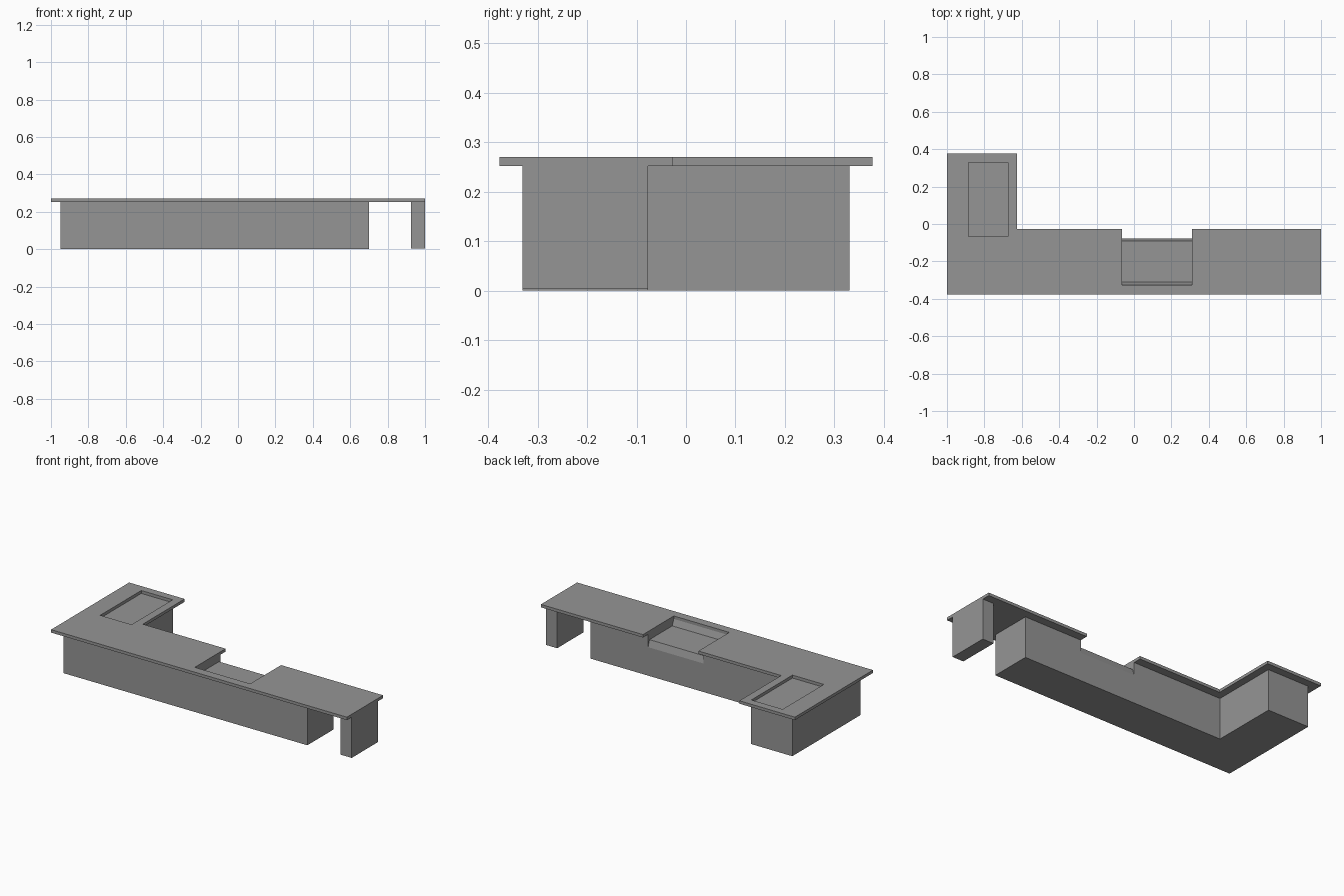
import bpy
import bmesh
from mathutils import Vector

if "Cube" in bpy.data.objects:
    bpy.data.objects.remove(bpy.data.objects["Cube"], do_unlink=True)

grey = bpy.data.materials.new("counter_grey")
grey.use_nodes = True
colour = (0.3, 0.3, 0.3, 1)
grey.diffuse_color = colour
grey.node_tree.nodes["Principled BSDF"].inputs["Base Color"].default_value = colour


def prism(name, points, offset):
    """Extrude a flat outline along an offset into a closed solid."""
    bm = bmesh.new()
    face = bm.faces.new([bm.verts.new(p) for p in points])
    result = bmesh.ops.extrude_face_region(bm, geom=[face], use_keep_orig=True)
    moved = [v for v in result["geom"] if isinstance(v, bmesh.types.BMVert)]
    bmesh.ops.translate(bm, verts=moved, vec=Vector(offset))
    bmesh.ops.recalc_face_normals(bm, faces=bm.faces)
    mesh = bpy.data.meshes.new(name)
    bm.to_mesh(mesh)
    bm.free()
    mesh.materials.append(grey)
    obj = bpy.data.objects.new(name, mesh)
    bpy.context.collection.objects.link(obj)
    return obj


def plan(name, outline, bottom, top):
    return prism(name, [(x, y, bottom) for x, y in outline], (0, 0, top - bottom))


def rect(x0, x1, y0, y1):
    return [(x0, y0), (x1, y0), (x1, y1), (x0, y1)]


def cut(target, cutter):
    """Cut the target, then discard the cutter."""
    cutter.hide_render = True
    mod = target.modifiers.new("cut", "BOOLEAN")
    mod.operation = "DIFFERENCE"
    mod.solver = "EXACT"
    mod.object = cutter
    bpy.context.view_layer.objects.active = target
    bpy.ops.object.modifier_apply(modifier=mod.name)
    bpy.data.objects.remove(cutter, do_unlink=True)


UNDERSIDE, TOP = 0.252, 0.27
BAY_LEFT, BAY_RIGHT = 0.31, -0.065

# L-shaped cabinet body with a sunken bay open to the back
cabinet = plan("cabinet_body", [
    (-0.95, -0.33), (0.70, -0.33), (0.70, -0.077),
    (-0.67, -0.077), (-0.67, 0.33), (-0.95, 0.33)], 0, UNDERSIDE)
bay_profile = [(-0.325, 0.3), (-0.325, UNDERSIDE), (-0.31, 0.215),
               (-0.09, 0.215), (-0.07, 0.152), (-0.07, 0.3)]
cut(cabinet, prism("bay_cutter", [(BAY_RIGHT, y, z) for y, z in bay_profile],
                   (BAY_LEFT - BAY_RIGHT, 0, 0)))

# End support under the free end of the counter
plan("end_support", rect(0.925, 1, -0.33, -0.077), 0.003, UNDERSIDE)

# Worktop with a notch over the bay and a rectangular inset in the wing
worktop = plan("worktop", [
    (-1, -0.377), (1, -0.377), (1, -0.027),
    (BAY_LEFT, -0.027), (BAY_LEFT, -0.325),
    (BAY_RIGHT, -0.325), (BAY_RIGHT, -0.027),
    (-0.625, -0.027), (-0.625, 0.377), (-1, 0.377)], UNDERSIDE, TOP)
cut(worktop, plan("inset_cutter", rect(-0.885, -0.673, -0.067, 0.33), 0.2, 0.3))
